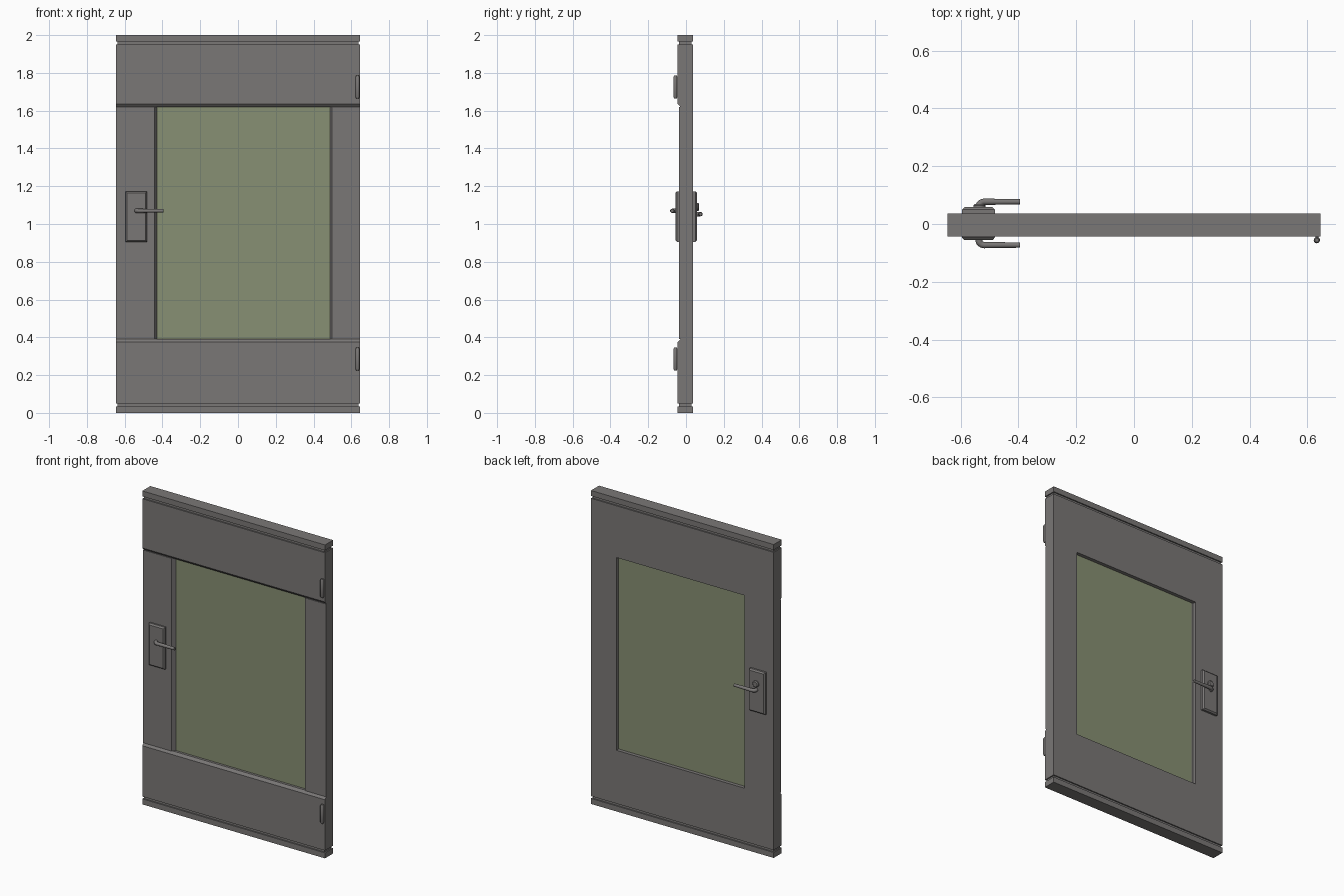
import bpy, bmesh, math
from mathutils import Vector

if "Cube" in bpy.data.objects:
    bpy.data.objects.remove(bpy.data.objects["Cube"])


def material(name, col):
    m = bpy.data.materials.new(name)
    m.diffuse_color = (*col, 1)
    m.use_nodes = True
    m.node_tree.nodes["Principled BSDF"].inputs["Base Color"].default_value = m.diffuse_color
    return m


GREY = material("grey metal", (0.195, 0.186, 0.182))
GLASS = material("green glass", (0.245, 0.278, 0.172))


def finish(name, bm, mat=GREY, smooth=False):
    bmesh.ops.recalc_face_normals(bm, faces=bm.faces)
    me = bpy.data.meshes.new(name)
    bm.to_mesh(me)
    bm.free()
    me.materials.append(mat)
    ob = bpy.data.objects.new(name, me)
    bpy.context.collection.objects.link(ob)
    if smooth:
        bpy.ops.object.select_all(action='DESELECT')
        ob.select_set(True)
        bpy.context.view_layer.objects.active = ob
        bpy.ops.object.shade_smooth_by_angle(angle=math.radians(35))
    return ob


def prism(name, pts, offset, mat=GREY):
    """Extrude a closed 3D polygon along an offset."""
    bm = bmesh.new()
    f = bm.faces.new([bm.verts.new(p) for p in pts])
    r = bmesh.ops.extrude_face_region(bm, geom=[f])
    vs = [v for v in r["geom"] if isinstance(v, bmesh.types.BMVert)]
    # keep the starting cap as the closed end
    bmesh.ops.translate(bm, verts=vs, vec=offset)
    if not f.is_valid or len(bm.faces) < len(pts) + 2:
        bm.faces.new([v for v in bm.verts if v not in vs])
    return finish(name, bm, mat)


def box(name, x0, x1, y0, y1, z0, z1, mat=GREY):
    return prism(name, [(x0, y0, z0), (x1, y0, z0), (x1, y1, z0), (x0, y1, z0)],
                 (0, 0, z1 - z0), mat)


def tube(name, path, radii, sides=16):
    """Sweep a circle along a path, with capped ends."""
    bm = bmesh.new()
    path = [Vector(p) for p in path]
    rings = []
    for i, p in enumerate(path):
        t = (path[min(i + 1, len(path) - 1)] - path[max(i - 1, 0)]).normalized()
        u = t.cross(Vector((0.01, 0.02, 1) if abs(t.z) < 0.9 else (1, 0, 0))).normalized()
        w = t.cross(u)
        rings.append([bm.verts.new(p + radii[i] * (u * math.cos(a) + w * math.sin(a)))
                      for a in (2 * math.pi * k / sides for k in range(sides))])
    for a, b in zip(rings, rings[1:]):
        for k in range(sides):
            j = (k + 1) % sides
            bm.faces.new((a[k], a[j], b[j], b[k]))
    bm.faces.new(rings[0])
    bm.faces.new(rings[-1])
    return finish(name, bm, GREY, True)


W, F, B, M = 0.645, -0.044, 0.037, 0.014

# Back frame: one plate with the window cut out
bm = bmesh.new()
outer = [(-W, 0.05), (W, 0.05), (W, 1.95), (-W, 1.95)]
inner = [(-0.44, 0.39), (0.465, 0.39), (0.465, 1.62), (-0.44, 1.62)]
loops = [[bm.verts.new((x, y, z)) for x, z in l] for y in (M, B) for l in (outer, inner)]
o0, i0, o1, i1 = loops
for a, b in ((o0, i0), (o1, i1), (o0, o1), (i0, i1)):
    for k in range(4):
        j = (k + 1) % 4
        bm.faces.new((a[k], a[j], b[j], b[k]))
finish("back_frame", bm)

# Front top and bottom panels with a chamfer towards the window
for name, edge, s, end in (("top_panel", 1.62, 1, 1.95), ("bottom_panel", 0.39, -1, 0.05)):
    prof = [(-0.030, edge), (F, edge + s * 0.016), (F, end), (M, end), (M, edge)]
    prism(name, [(-W, y, z) for y, z in prof], (2 * W, 0, 0))

# Front stiles, bevelled towards the glass
for name, xo, xf, xg in (("left_stile", -W, -0.443, -0.428), ("right_stile", W, 0.498, 0.486)):
    prof = [(xo, -0.036), (xf, -0.036), (xg, -0.014), (xg, M), (xo, M)]
    prism(name, [(x, y, 0.39) for x, y in prof], (0, 0, 1.23))

# Window pane
box("window_glass", -0.428, 0.486, -0.014, M, 0.39, 1.62, GLASS)

# End rails and the recessed grooves beside them
for name, z0, z1, g0, g1 in (("bottom", 0, 0.035, 0.035, 0.05), ("top", 1.965, 2, 1.95, 1.965)):
    box(name + "_rail", -W, W, F, B, z0, z1)
    box(name + "_groove", -W + 0.008, W - 0.008, F + 0.008, B - 0.008, g0, g1)

# Handle plates with tapered edges
for name, y0, y1 in (("front_handle_plate", F + 0.01, -0.056), ("back_handle_plate", B, 0.058)):
    bm = bmesh.new()
    rings = []
    for y, d in ((y0, 0), (y0 + 0.6 * (y1 - y0), 0), (y1, 0.008)):
        rings.append([bm.verts.new((x, y, z)) for x, z in (
            (-0.595 + d, 0.905 + d), (-0.482 - d, 0.905 + d),
            (-0.482 - d, 1.173 - d), (-0.595 + d, 1.173 - d))])
    for a, b in zip(rings, rings[1:]):
        for k in range(4):
            j = (k + 1) % 4
            bm.faces.new((a[k], a[j], b[j], b[k]))
    bm.faces.new(rings[0])
    bm.faces.new(rings[-1])
    finish(name, bm)

# Lever handles: spindle out of the plate, bend, straight grip
for name, y0, y1, z in (("front_lever", -0.05, -0.073, 1.07), ("back_lever", 0.05, 0.077, 1.052)):
    s = 1 if y1 > 0 else -1
    R, cx = 0.018, -0.537
    path = [(cx, y0, z)]
    for k in range(7):
        a = k / 6 * math.pi / 2
        path.append((cx + R * (1 - math.cos(a)), y1 - s * R * (1 - math.sin(a)), z))
    path.append((-0.395, y1, z))
    tube(name, path, [0.013] + [0.012] * 3 + [0.011] * 4 + [0.009])

# Round knob above the back lever
tube("back_knob", [(-0.535, 0.05, 1.09), (-0.535, 0.064, 1.09), (-0.535, 0.070, 1.09)],
     [0.021, 0.021, 0.015])

# Hinges: knuckle with tapered ends and a short leaf into the panel
for name, z in (("lower_hinge", 0.285), ("upper_hinge", 1.725)):
    tube(name + "_knuckle", [(0.633, -0.056, z + d) for d in (-0.06, -0.052, 0.052, 0.06)],
         [0.007, 0.011, 0.011, 0.007], 12)
    box(name + "_leaf", 0.628, 0.638, -0.055, F + 0.005, z - 0.055, z + 0.055)
